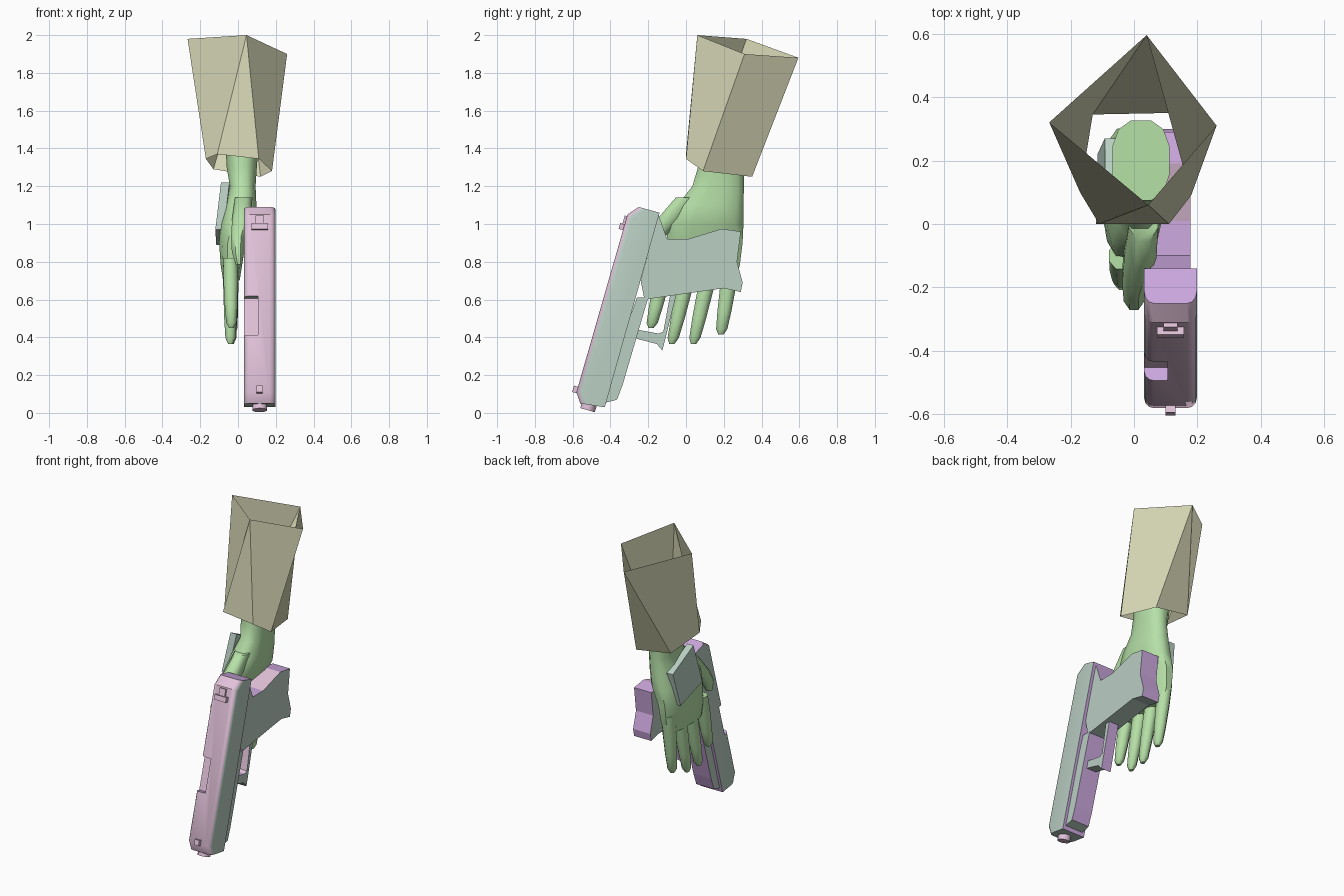
import bpy, bmesh, math
from mathutils import Vector

if "Cube" in bpy.data.objects:
    bpy.data.objects.remove(bpy.data.objects["Cube"])


def material(name, rgb):
    m = bpy.data.materials.new(name)
    m.use_nodes = True
    m.diffuse_color = (*rgb, 1)
    m.node_tree.nodes["Principled BSDF"].inputs["Base Color"].default_value = (*rgb, 1)
    return m


GREY = material("grey_green", (.49, .62, .55))
PINK = material("pink", (.76, .54, .70))
PURPLE = material("purple", (.62, .40, .75))
SKIN = material("hand_green", (.47, .75, .39))
CLOTH = material("sleeve_beige", (.68, .68, .47))
UP = Vector((0, .276, .961))        # along the barrel, towards the rear
DOWN = Vector((0, .961, -.276))     # towards the underside of the pistol
MID = .115                          # pistol centre plane


def gun(s, t):
    p = UP * s + DOWN * t
    return p.y, p.z


def finish(name, bm, mats, angle=None):
    bmesh.ops.recalc_face_normals(bm, faces=bm.faces)
    me = bpy.data.meshes.new(name)
    bm.to_mesh(me)
    bm.free()
    ob = bpy.data.objects.new(name, me)
    bpy.context.collection.objects.link(ob)
    for m in mats:
        me.materials.append(m)
    bpy.ops.object.select_all(action='DESELECT')
    ob.select_set(True)
    bpy.context.view_layer.objects.active = ob
    if angle:
        bpy.ops.object.shade_smooth_by_angle(angle=math.radians(angle))
    return ob


def prism(pts, x0, x1):
    """Extrude a side profile of (y, z) points across x."""
    bm = bmesh.new()
    a, b = [[bm.verts.new((x, y, z)) for y, z in pts] for x in (x0, x1)]
    bm.faces.new(a)
    bm.faces.new(b[::-1])
    for i in range(len(pts)):
        j = (i + 1) % len(pts)
        bm.faces.new((a[i], a[j], b[j], b[i]))
    bmesh.ops.recalc_face_normals(bm, faces=bm.faces)
    return bm


def paint(ob):
    """Grey sides and muzzle, pink upper face, purple underside and rear."""
    for p in ob.data.polygons:
        n = p.normal
        if abs(n.x) > .75 or n.dot(UP) < -.8:
            p.material_index = 0
        else:
            p.material_index = 1 if n.dot(DOWN) < -.3 else 2


def gun_part(name, pts, half):
    ob = finish(name, prism(pts, MID - half, MID + half), (GREY, PINK, PURPLE))
    paint(ob)
    return ob


def gun_block(name, s0, s1, t0, t1, half):
    pts = [gun(s0, t0), gun(s1, t0), gun(s1, t1), gun(s0, t1)]
    return finish(name, prism(pts, MID - half, MID + half), (PINK,))


def loft(name, rings, mat, sides=10, power=.8):
    """Skin rounded cross-sections given as centre x, y, z, radius x, radius y."""
    bm = bmesh.new()
    loops = []
    for cx, cy, cz, rx, ry in rings:
        loop = []
        for i in range(sides):
            a = math.tau * (i + .5) / sides
            c, s = math.cos(a), math.sin(a)
            loop.append(bm.verts.new((cx + rx * math.copysign(abs(c) ** power, c),
                                      cy + ry * math.copysign(abs(s) ** power, s), cz)))
        loops.append(loop)
    for a, b in zip(loops, loops[1:]):
        for i in range(sides):
            j = (i + 1) % sides
            bm.faces.new((a[i], a[j], b[j], b[i]))
    bm.faces.new(loops[0])
    bm.faces.new(loops[-1])
    return finish(name, bm, (mat,), 50)


# Slide with rounded upper edges and an ejection port
bm = prism([(-.25, 1.09), (-.31, 1.05), (-.58, .11), (-.56, .05), (-.43, .03), (-.14, 1.06)],
           .032, .198)
edges = [e for e in bm.edges
         if all(v.co.dot(DOWN) < -.52 for v in e.verts)
         and abs(e.verts[0].co.x - e.verts[1].co.x) < .01]
bmesh.ops.bevel(bm, geom=edges, offset=.03, segments=3, affect='EDGES', profile=.5)
slide = finish("slide", bm, (GREY, PINK, PURPLE))
cutter = finish("port_cutter",
                prism([gun(.26, -.65), gun(.475, -.65), gun(.475, -.545), gun(.26, -.545)],
                      0, .105), (GREY,))
cutter.hide_render = True
cutter.hide_viewport = True
mod = slide.modifiers.new("port", 'BOOLEAN')
mod.operation = 'DIFFERENCE'
mod.solver = 'EXACT'
mod.object = cutter
bpy.ops.object.select_all(action='DESELECT')
slide.select_set(True)
bpy.context.view_layer.objects.active = slide
bpy.ops.object.modifier_apply(modifier="port")
bpy.data.objects.remove(cutter)
paint(slide)
bpy.ops.object.shade_smooth_by_angle(angle=math.radians(35))

# Frame, grip and trigger guard
gun_part("frame", [(-.46, .045), (-.365, .07), (-.335, .15), (-.2, .61), (-.26, .61)], .065)
gun_part("grip", [(-.145, 1.05), (-.1, .92), (.01, .92), (.19, .975), (.29, .96), (.27, .8),
                  (.3, .69), (.29, .64), (.2, .66), (-.22, .6), (-.24, .7)], .063)
gun_part("trigger_guard", [(-.05, .63), (-.125, .33), (-.155, .365), (-.27, .395),
                           (-.255, .44), (-.145, .42), (-.12, .43), (-.085, .62)], .035)

# Sights and barrel tip
gun_block("rear_sight_base", .838, .87, -.612, -.57, .043)
gun_block("rear_sight_blade", .87, .915, -.6, -.57, .022)
gun_block("front_sight", -.06, -.025, -.61, -.57, .016)
bm = bmesh.new()
bmesh.ops.create_cone(bm, cap_ends=True, segments=10, radius1=.04, radius2=.04, depth=.08)
turn = Vector((0, 0, 1)).rotation_difference(UP).to_matrix()
bmesh.ops.rotate(bm, verts=bm.verts, matrix=turn)
bmesh.ops.translate(bm, verts=bm.verts, vec=Vector((MID, *gun(-.09, -.505))))
finish("barrel_tip", bm, (PINK,), 40)

# Wrist and palm
loft("palm", [(.022, .2, 1.46, .093, .13), (.02, .185, 1.3, .082, .125),
              (.025, .17, 1.2, .07, .14), (.015, .13, 1.1, .085, .18),
              (0, .1, 1.0, .095, .21), (-.03, .1, .9, .072, .205),
              (-.035, .09, .78, .058, .2), (-.035, .08, .7, .045, .18)], SKIN, 12)

# Fingers: base y, tip y, tip z, tip x
for name, y0, y1, z1, x1 in (("index", -.1, -.185, .45, -.035), ("middle", .03, -.075, .365, -.04),
                             ("ring", .14, .04, .365, -.035), ("little", .245, .185, .415, -.03)):
    rings = []
    for f, r in ((0, .046), (.35, .046), (.7, .04), (.93, .032), (1, .015)):
        rings.append((-.04 + (x1 + .04) * f, y0 + (y1 - y0) * f, .82 + (z1 - .82) * f, r * .9, r))
    loft(name + "_finger", rings, SKIN, 8, 1)

# Thumb reaching along the slide
loft("thumb", [(.03, .02, 1.14, .05, .08), (.02, -.08, 1.03, .055, .075),
               (.0, -.17, .93, .04, .06), (.0, -.225, .85, .035, .05),
               (.005, -.25, .785, .018, .022)], SKIN, 8, 1)

# Plate on the back of the hand
bm = bmesh.new()
outer = [(-.09, .05, 1.22), (-.092, .27, 1.11), (-.115, .22, .89), (-.12, 0, .97)]
a = [bm.verts.new(p) for p in outer]
b = [bm.verts.new((x + .045, y, z)) for x, y, z in outer]
bm.faces.new(a)
bm.faces.new(b[::-1])
for i in range(4):
    j = (i + 1) % 4
    bm.faces.new((a[i], a[j], b[j], b[i]))
finish("hand_plate", bm, (GREY,))

# Open sleeve: four-cornered top tapering to a six-cornered cuff
bm = bmesh.new()
front, right, back, left = [bm.verts.new(p) for p in (
    (.045, .06, 2.0), (.26, .31, 1.9), (.04, .595, 1.88), (-.267, .32, 1.98))]
top = [front, front, right, back, back, left]
cuff = [bm.verts.new(p) for p in ((-.11, 0, 1.37), (.11, 0, 1.345), (.18, .09, 1.28),
                                  (.12, .35, 1.25), (-.13, .345, 1.29), (-.17, .1, 1.345))]
for i in range(6):
    j = (i + 1) % 6
    corners = [cuff[i], cuff[j], top[j]]
    if top[i] is not top[j]:
        corners.append(top[i])
    bm.faces.new(corners)
finish("sleeve", bm, (CLOTH,), 40)
